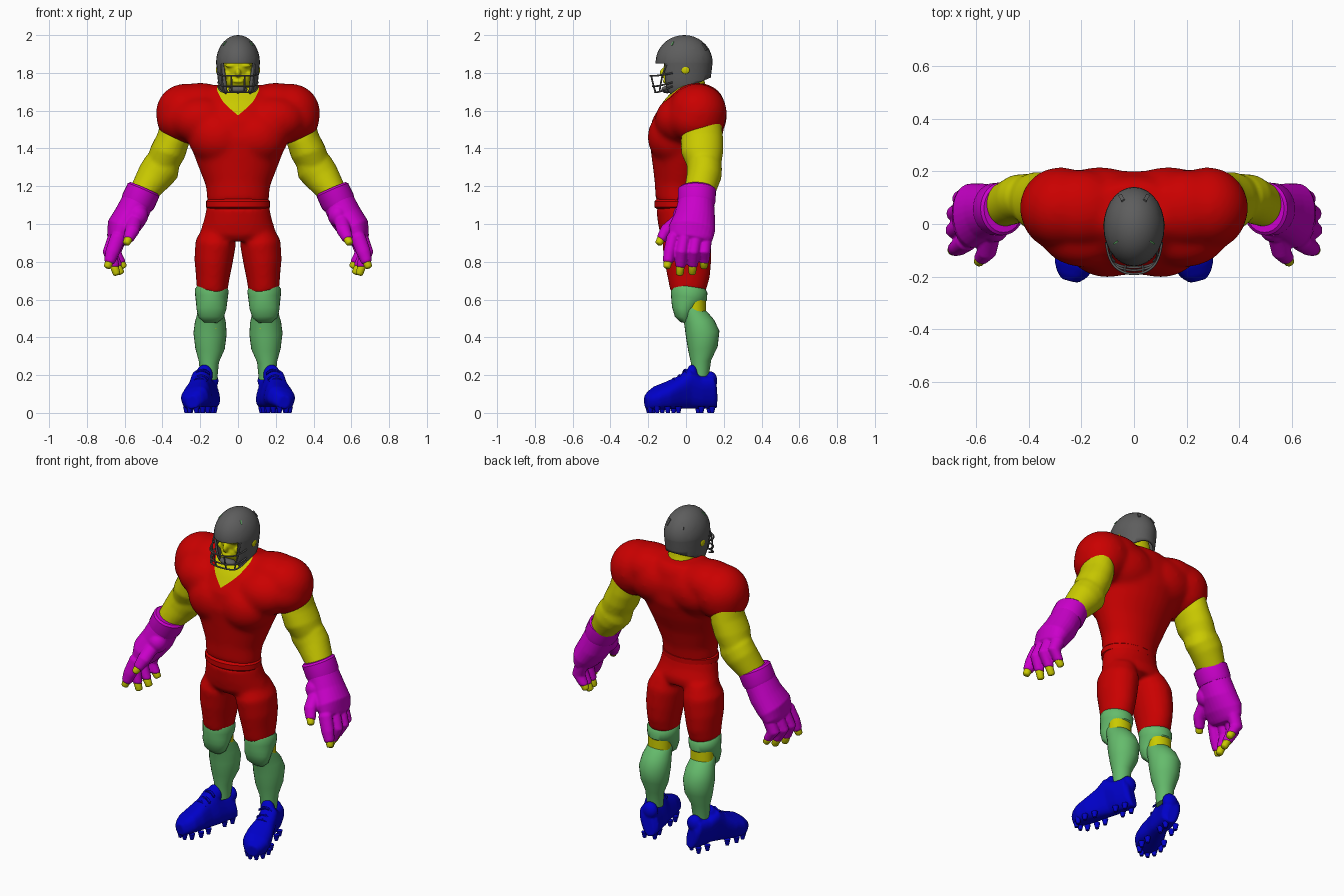
import bpy, bmesh, math
from mathutils import Vector, Matrix

cube = bpy.data.objects.get("Cube")
if cube:
    bpy.data.objects.remove(cube, do_unlink=True)

def material(name, rgb):
    m = bpy.data.materials.new(name)
    m.use_nodes = True
    m.diffuse_color = (*rgb, 1)
    m.node_tree.nodes["Principled BSDF"].inputs["Base Color"].default_value = (*rgb, 1)
    return m

RED = material("red cloth", (.59, 0, 0))
SKIN = material("yellow skin", (.59, .59, 0))
PURPLE = material("magenta glove", (.59, 0, .59))
GREEN = material("mint sock", (.13, .5, .15))
BLUE = material("blue boot", (0, 0, .59))
GREY = material("grey helmet", (.11, .11, .11))

def loft(bm, rings, dome=False, power=1.0, n=28):
    """Closed tube through rings of (x, y, z, half width, half depth)."""
    pts = [(Vector(r[:3]), r[3], r[4]) for r in rings]
    d = (pts[-1][0] - pts[0][0]).normalized()
    u = Vector((0, 1, 0)).cross(d).normalized()
    v = d.cross(u)
    if dome:
        def cap(p, s):
            return [(p[0] + d * s * k * min(p[1:]), p[1] * f, p[2] * f) for k, f in ((.3, .87), (.5, .5))]
        pts = cap(pts[0], -1)[::-1] + pts + cap(pts[-1], 1)
    def bend(t):
        return math.copysign(abs(t) ** power, t)
    angles = [2 * math.pi * i / n for i in range(n)]
    loops = [[bm.verts.new(c + u * a * bend(math.cos(t)) + v * b * bend(math.sin(t))) for t in angles]
             for c, a, b in pts]
    for lo, hi in zip(loops, loops[1:]):
        for i in range(n):
            j = (i + 1) % n
            bm.faces.new((lo[i], lo[j], hi[j], hi[i]))
    bm.faces.new(loops[0][::-1])
    bm.faces.new(loops[-1])

def ball(bm, centre, radii):
    m = Matrix.Translation(centre) @ Matrix.Diagonal((*radii, 1))
    return bmesh.ops.create_uvsphere(bm, u_segments=28, v_segments=18, radius=1, matrix=m)["verts"]

def part(name, mat, lofts=(), balls=(), bm=None, mirror=True, voxel=0, smooth=0, **style):
    """Make an object from lofts and balls, mirrored and fused if asked."""
    bm = bm or bmesh.new()
    for rings in lofts:
        loft(bm, rings, **style)
    for centre, radii in balls:
        ball(bm, centre, radii)
    bmesh.ops.recalc_face_normals(bm, faces=bm.faces)
    me = bpy.data.meshes.new(name)
    bm.to_mesh(me)
    bm.free()
    me.materials.append(mat)
    ob = bpy.data.objects.new(name, me)
    bpy.context.collection.objects.link(ob)
    bpy.ops.object.select_all(action='DESELECT')
    ob.select_set(True)
    bpy.context.view_layer.objects.active = ob
    bpy.ops.object.shade_smooth_by_angle(angle=math.radians(40))
    if mirror:
        ob.modifiers.new("mirror", 'MIRROR').use_mirror_merge = False
    if voxel:
        r = ob.modifiers.new("fuse", 'REMESH')
        r.mode, r.voxel_size, r.use_smooth_shade = 'VOXEL', voxel, True
        s = ob.modifiers.new("soften", 'SMOOTH')
        s.factor, s.iterations = .5, smooth
    return ob

def split(bm, point, normal, drop=False):
    bmesh.ops.bisect_plane(bm, geom=bm.verts[:] + bm.edges[:] + bm.faces[:],
                           plane_co=point, plane_no=normal, clear_inner=drop)

# Jersey: lofted trunk blended with pectorals, shoulder pads and upper back
trunk = [(1.1, -.045, .163, .118), (1.2, -.04, .17, .128), (1.32, -.03, .217, .154), (1.42, -.015, .254, .183),
         (1.52, .01, .28, .193), (1.62, .04, .27, .165), (1.7, .06, .2, .12), (1.73, .065, .14, .09)]
jersey = part("jersey", RED, [[(0, y, z, a, b) for z, y, a, b in trunk]],
              [((.1, -.06, 1.46), (.165, .144, .15)), ((.28, .062, 1.59), (.155, .155, .153)),
               ((.29, .055, 1.56), (.142, .154, .135)), ((.2, .06, 1.626), (.17, .147, .122)),
               ((.19, -.03, 1.55), (.17, .135, .13)), ((.13, .065, 1.57), (.2, .152, .15))], voxel=.012, smooth=20)

# V-neck: cut the fused jersey along two sloping planes and colour the skin above
mesh = bpy.data.meshes.new_from_object(jersey.evaluated_get(bpy.context.evaluated_depsgraph_get()))
jersey.modifiers.clear()
jersey.data = mesh
mesh.materials.append(SKIN)
bm = bmesh.new()
bm.from_mesh(mesh)
tip = Vector((0, -.13, 1.6))
normals = [Vector((s * .45, -.7, 1)) for s in (-1, 1)]
for nrm in normals:
    split(bm, tip, nrm)
for f in bm.faces:
    c = f.calc_center_median() - tip
    f.material_index = int(all(c.dot(nrm) > 0 for nrm in normals))
bm.to_mesh(mesh)
bm.free()

# Trousers and belt
part("trousers", RED, [
    [(0, -.045, 1.11, .163, .117), (0, -.032, 1.03, .178, .12), (0, -.014, .97, .197, .125), (0, 0, .93, .188, .107)],
    [(.1, 0, .98, .085, .1), (.118, .003, .9, .108, .129), (.13, .01, .8, .102, .124),
     (.134, .015, .72, .09, .113), (.138, .012, .64, .081, .094)]], voxel=.011, smooth=12)
part("belt", RED, [[(0, -.045, z, a, a - .047) for z, a in ((1.08, .158), (1.09, .17), (1.12, .17), (1.132, .158))]],
     mirror=False)

# Legs: bare knee, knee pad and sock
part("knees", SKIN, [[(.142, .045, .65, .068, .058), (.145, .052, .45, .068, .058)]])
part("knee_pads", GREEN, [[(.139, .016, .667, .08, .088), (.139, .017, .65, .09, .097), (.14, .016, .61, .086, .096),
                           (.14, .002, .58, .082, .08), (.141, -.01, .55, .079, .064),
                           (.143, -.015, .505, .066, .045), (.145, -.01, .478, .035, .02)]])
part("socks", GREEN, [[(.145, .012, .57, .06, .04), (.145, .035, .54, .069, .062), (.145, .05, .515, .073, .071),
                       (.146, .07, .48, .082, .08), (.148, .088, .42, .088, .09), (.148, .09, .34, .078, .079),
                       (.154, .08, .27, .053, .054), (.155, .075, .18, .045, .045)]])

# Boots: toes turned outwards, with cleats and laces
toe_dir, side_dir = Vector((.255, -.967, 0)), Vector((.967, .255, 0))

def on_foot(along, across, z):
    return Vector((.145, .16, z)) + toe_dir * along + side_dir * across

foot = [(0, .03, .15), (.02, .05, .2), (.09, .054, .2), (.15, .056, .235), (.2, .06, .195),
        (.27, .075, .16), (.33, .075, .135), (.365, .056, .112), (.388, .032, .09)]
part("boots", BLUE, [[(*on_foot(t, 0, top / 2 + .011), top / 2 - .011, w) for t, w, top in foot]],
     [((.178, .033, .2), (.045, .032, .056)), ((.15, .13, .17), (.047, .036, .05))], voxel=.007, smooth=4, power=.75)
bm = bmesh.new()
for t, off in ((.03, .03), (.09, .034), (.22, .05), (.28, .058), (.335, .045), (.365, .018)):
    for s in (-off, off):
        bmesh.ops.create_cone(bm, cap_ends=True, segments=10, radius1=.01, radius2=.018, depth=.034,
                              matrix=Matrix.Translation(on_foot(t, s, .017)))
part("cleats_and_laces", BLUE, [[(*on_foot(t, s, z - 12 * s * s), .008, .008) for s in (-.04, -.02, 0, .02, .04)]
                                for t, z in ((.17, .226), (.2, .197), (.23, .18))], bm=bm, n=8)

# Arms: shoulder to wrist with biceps and forearm bulges
part("arms", SKIN, [
    [(.32, .085, 1.56, .08, .1), (.343, .085, 1.45, .088, .112), (.372, .086, 1.38, .094, .112),
     (.405, .096, 1.31, .086, .09)],
    [(.37, .092, 1.36, .075, .09), (.405, .098, 1.3, .102, .093), (.44, .096, 1.255, .096, .092),
     (.5, .072, 1.17, .075, .083)]], dome=True, voxel=.01, smooth=4)

# Gloves: cuff, hand, fingers and bare fingertips
part("glove_cuffs", PURPLE, [[(.497, .058, 1.19, .08, .09), (.5, .058, 1.18, .091, .101),
                              (.528, .056, 1.12, .092, .1), (.536, .055, 1.1, .085, .095)]])
glove, tips = bmesh.new(), bmesh.new()
loft(glove, [(.53, .055, 1.12, .085, .095), (.57, .047, 1.04, .088, .108), (.615, .032, .975, .084, .123),
             (.635, .025, .93, .064, .117)], dome=True)
ball(glove, (.53, -.01, 1.045), (.055, .06, .06))
fingers = [(-.068, -.1, .665, .69, .775), (-.008, -.033, .68, .643, .738),
           (.052, .033, .677, .622, .743), (.104, .095, .655, .607, .775)]
paths = [(Vector((x - .03, y0, .93)), Vector((x, (y0 + y1) / 2 - .003, .85)), Vector((x1, y1, z)))
         for y0, y1, x, x1, z in fingers]
paths.append((Vector((.545, -.03, 1.03)), Vector((.56, -.107, .965)), Vector((.59, -.143, .9))))
for base, mid, end in paths:
    cut = mid.lerp(end, .62)
    loft(glove, [(*base, .041, .035), (*mid, .038, .033), (*cut, .03, .028)], dome=True, n=16)
    loft(tips, [(*cut, .023, .023), (*end, .02, .02)], dome=True, n=16)
part("gloves", PURPLE, bm=glove, voxel=.006, smooth=3)
part("fingertips", SKIN, bm=tips)

# Neck and head with nose, mouth, brow and cheeks
part("head", SKIN, [[(0, .05, 1.62, .1, .09), (0, .02, 1.72, .088, .085), (0, .005, 1.8, .08, .08)]],
     [((0, -.02, 1.84), (.085, .098, .12)), ((0, -.05, 1.765), (.068, .066, .06)),
      ((0, -.118, 1.8), (.015, .022, .026)), ((0, -.115, 1.755), (.03, .01, .007)),
      ((.035, -.1, 1.838), (.034, .018, .011)), ((.055, -.08, 1.79), (.022, .022, .02))], voxel=.006, smooth=3)

# Helmet shell: rounded dome with straighter cheeks and a face opening
bm = bmesh.new()
hc, hr = Vector((0, -.01, 1.855)), Vector((.116, .151, .145))
for v in ball(bm, (0, 0, 0), (1, 1, 1)):
    k = -v.co.z
    if 0 < k < .999:
        grow = (1 - k ** 5) ** .25 * (1 - .15 * k) / v.co.xy.length
        v.co = Vector((v.co.x * grow, v.co.y * grow, v.co.z * 1.32))
    v.co = hc + v.co * hr
split(bm, (0, 0, 1.72), (0, -.42, 1), True)
split(bm, (0, 0, 1.85), (0, 0, 1))
for s in (-1, 1):
    split(bm, (s * .083, 0, 1.85), (s, 0, -.12))
centres = [(f, f.calc_center_median()) for f in bm.faces]
gone = [f for f, c in centres if c.z < 1.85 and abs(c.x) < .083 + .12 * (c.z - 1.85) and c.y < -.02]
bmesh.ops.delete(bm, geom=gone, context='FACES')
shell = part("helmet", GREY, bm=bm, mirror=False).modifiers.new("thickness", 'SOLIDIFY')
shell.thickness, shell.offset = .012, -1

# Ear openings, vents and chin cup
part("ear_openings", SKIN, balls=[((.109, -.003, 1.815), (.008, .022, .02))])
for name, mat, d, size in (("rear_vents", GREY, (.4, .72, .57), (.014, .04, .009)),
                           ("front_vents", GREEN, (.6, -.4, .7), (.006, .026, .006))):
    d = Vector(d).normalized()
    turn = d.to_track_quat('Z', 'Y').to_matrix().to_4x4() @ Matrix.Diagonal((*size, 1))
    bm = bmesh.new()
    bmesh.ops.create_cube(bm, size=1, matrix=Matrix.Translation(hc + d * hr) @ turn)
    part(name, mat, bm=bm)
part("chin_cup", GREY, balls=[((0, -.1, 1.712), (.05, .03, .02))], mirror=False)

# Face guard bars
bars = []
for z, front, back_z in ((1.785, -.19, 1.8), (1.73, -.176, 1.75), (1.698, -.165, 1.73)):
    half = [(.106, -.07, back_z), (.098, -.14, z), (.04, front, z)]
    bars.append([(-x, y, h) for x, y, h in half] + half[::-1])
for s in (-1, 1):
    bars += [[(s * .035, -.184, 1.787), (s * .035, -.174, 1.73), (s * .033, -.16, 1.697)],
             [(s * .088, -.1, 1.85), (s * .092, -.13, 1.79), (s * .075, -.14, 1.7)]]
guard = bpy.data.curves.new("face_guard", 'CURVE')
guard.dimensions, guard.bevel_depth, guard.bevel_resolution = '3D', .0045, 2
for points in bars:
    line = guard.splines.new('NURBS')
    line.points.add(len(points) - 1)
    for p, co in zip(line.points, points):
        p.co = (*co, 1)
    line.order_u, line.use_endpoint_u = 3, True
guard.materials.append(GREY)
bpy.context.collection.objects.link(bpy.data.objects.new("face_guard", guard))
